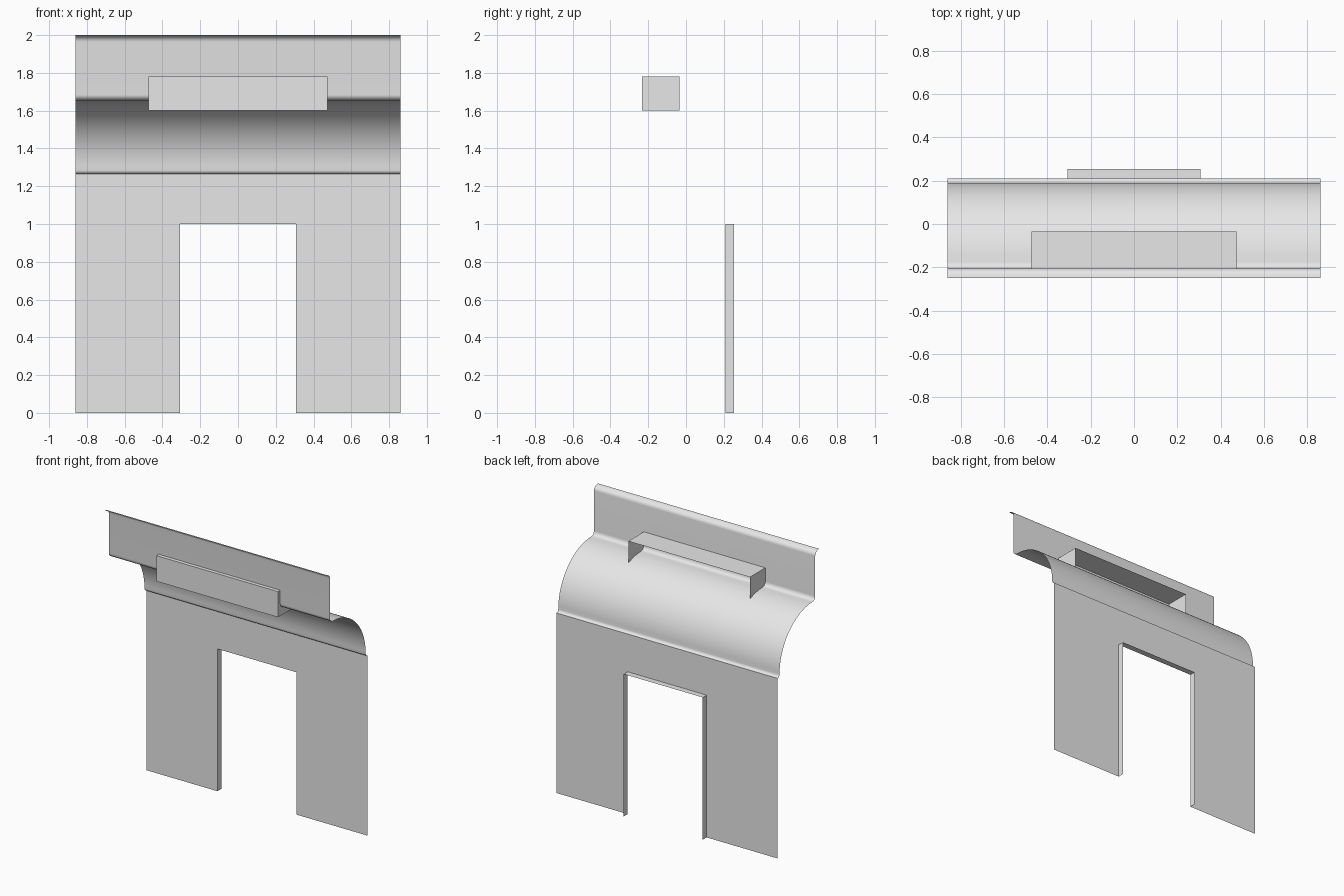
import bpy, bmesh
from math import sin, cos, radians

cube = bpy.data.objects.get("Cube")
if cube:
    bpy.data.objects.remove(cube, do_unlink=True)

grey = bpy.data.materials.new("plain grey")
grey.use_nodes = True
grey.diffuse_color = (0.8, 0.8, 0.8, 1)
grey.node_tree.nodes["Principled BSDF"].inputs["Base Color"].default_value = (0.8, 0.8, 0.8, 1)

HALF = 0.86        # half width of the wall
DOOR = 0.307       # half width of the opening
BACK, FRONT = 0.21, -0.206
SPRING = 1.265     # height where the cove starts


def finish(name, bm, smooth=False):
    bmesh.ops.remove_doubles(bm, verts=bm.verts, dist=0.0001)
    mesh = bpy.data.meshes.new(name)
    bm.to_mesh(mesh)
    bm.free()
    mesh.materials.append(grey)
    obj = bpy.data.objects.new(name, mesh)
    bpy.context.collection.objects.link(obj)
    if smooth:
        bpy.ops.object.select_all(action='DESELECT')
        obj.select_set(True)
        bpy.context.view_layer.objects.active = obj
        bpy.ops.object.shade_smooth_by_angle(angle=radians(35))
    return obj


def sweep(bm, profile, half):
    """Sheet through (y, z) points, stretched along x."""
    rows = [[bm.verts.new((x, y, z)) for x in (-half, half)] for y, z in profile]
    for a, b in zip(rows, rows[1:]):
        bm.faces.new((a[0], b[0], b[1], a[1]))


def arc(cy, cz, ry, rz, start, end, steps):
    angles = [radians(start + (end - start) * i / steps) for i in range(steps + 1)]
    return [(cy + ry * cos(a), cz + rz * sin(a)) for a in angles]


# Lower wall: two piers and the lintel
bm = bmesh.new()
for x0, x1, z0, z1 in ((-HALF, -DOOR, 0, 1), (DOOR, HALF, 0, 1),
                       (-HALF, -DOOR, 1, SPRING), (-DOOR, DOOR, 1, SPRING),
                       (DOOR, HALF, 1, SPRING)):
    bm.faces.new([bm.verts.new((x, BACK, z))
                  for x, z in ((x0, z0), (x1, z0), (x1, z1), (x0, z1))])
finish("lower_wall", bm)

# Returns around the opening, reaching backwards
bm = bmesh.new()
path = ((-DOOR, 0), (-DOOR, 1), (DOOR, 1), (DOOR, 0))
rows = [[bm.verts.new((x, y, z)) for y in (BACK, BACK + 0.043)] for x, z in path]
for a, b in zip(rows, rows[1:]):
    bm.faces.new((a[0], b[0], b[1], a[1]))
finish("opening_returns", bm)

# Cove, upper wall and forward lip as one rounded sheet
profile = arc(BACK, SPRING + 0.02, 0.02, 0.02, 270, 180, 5)
profile += arc(-0.18, SPRING + 0.02, 0.37, 0.37, 0, 85, 24)
profile += arc(FRONT + 0.03, 1.685, 0.03, 0.03, 270, 180, 6)
profile += arc(FRONT - 0.044, 1.965, 0.044, 0.035, 0, 90, 6)
bm = bmesh.new()
sweep(bm, profile, HALF)
finish("cove_and_upper_wall", bm, smooth=True)

# Hollow box through the upper wall, open at the back
bm = bmesh.new()
bmesh.ops.create_cube(bm, size=1)
for v in bm.verts:
    v.co = (v.co.x * 0.945, v.co.y * 0.198 - 0.133, v.co.z * 0.18 + 1.69)
bmesh.ops.delete(bm, geom=[f for f in bm.faces if f.normal.y > 0.5], context='FACES')
finish("hollow_box", bm)
